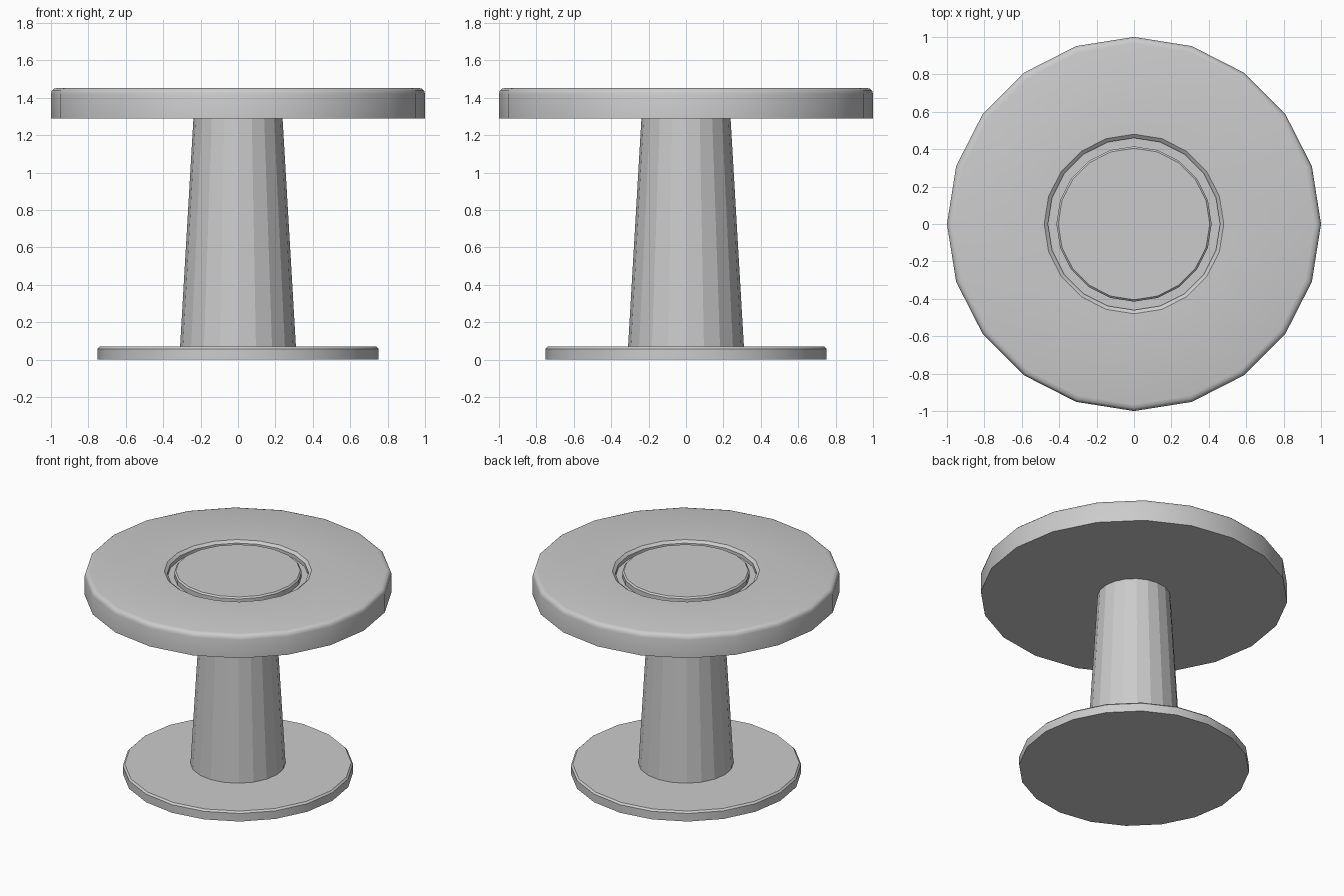
import bpy, bmesh
from math import cos, sin, pi, radians

if "Cube" in bpy.data.objects:
    bpy.data.objects.remove(bpy.data.objects["Cube"])

SIDES = 20


def lathe(name, profile, smooth=True):
    """Revolve an (r, z) profile into a capped 20-sided solid."""
    bm = bmesh.new()
    rings = [[bm.verts.new((r * cos(2 * pi * i / SIDES), r * sin(2 * pi * i / SIDES), z))
              for i in range(SIDES)] for r, z in profile]
    for a, b in zip(rings, rings[1:]):
        for i in range(SIDES):
            j = (i + 1) % SIDES
            bm.faces.new((a[i], a[j], b[j], b[i]))
    bm.faces.new(rings[0][::-1])
    bm.faces.new(rings[-1])
    bmesh.ops.recalc_face_normals(bm, faces=bm.faces)
    mesh = bpy.data.meshes.new(name)
    bm.to_mesh(mesh)
    bm.free()
    obj = bpy.data.objects.new(name, mesh)
    bpy.context.collection.objects.link(obj)
    if smooth:
        bpy.ops.object.select_all(action='DESELECT')
        obj.select_set(True)
        bpy.context.view_layer.objects.active = obj
        bpy.ops.object.shade_smooth_by_angle(angle=radians(35))
    return obj


# Foot plate with a small chamfer
lathe("base_plate", [(0.75, 0), (0.75, 0.058), (0.738, 0.07)])

# Tapered faceted column
lathe("column", [(0.31, 0.065), (0.238, 1.295)], smooth=False)

# Round top with softened rim and a sunken circular recess
lathe("table_top", [(1.0, 1.29), (1.0, 1.42), (0.995, 1.438), (0.985, 1.448), (0.965, 1.453),
                    (0.48, 1.453), (0.46, 1.437), (0.46, 1.41)])

# Centre disc filling the recess, leaving a groove around it
lathe("centre_disc", [(0.415, 1.405), (0.415, 1.443), (0.405, 1.453)])
